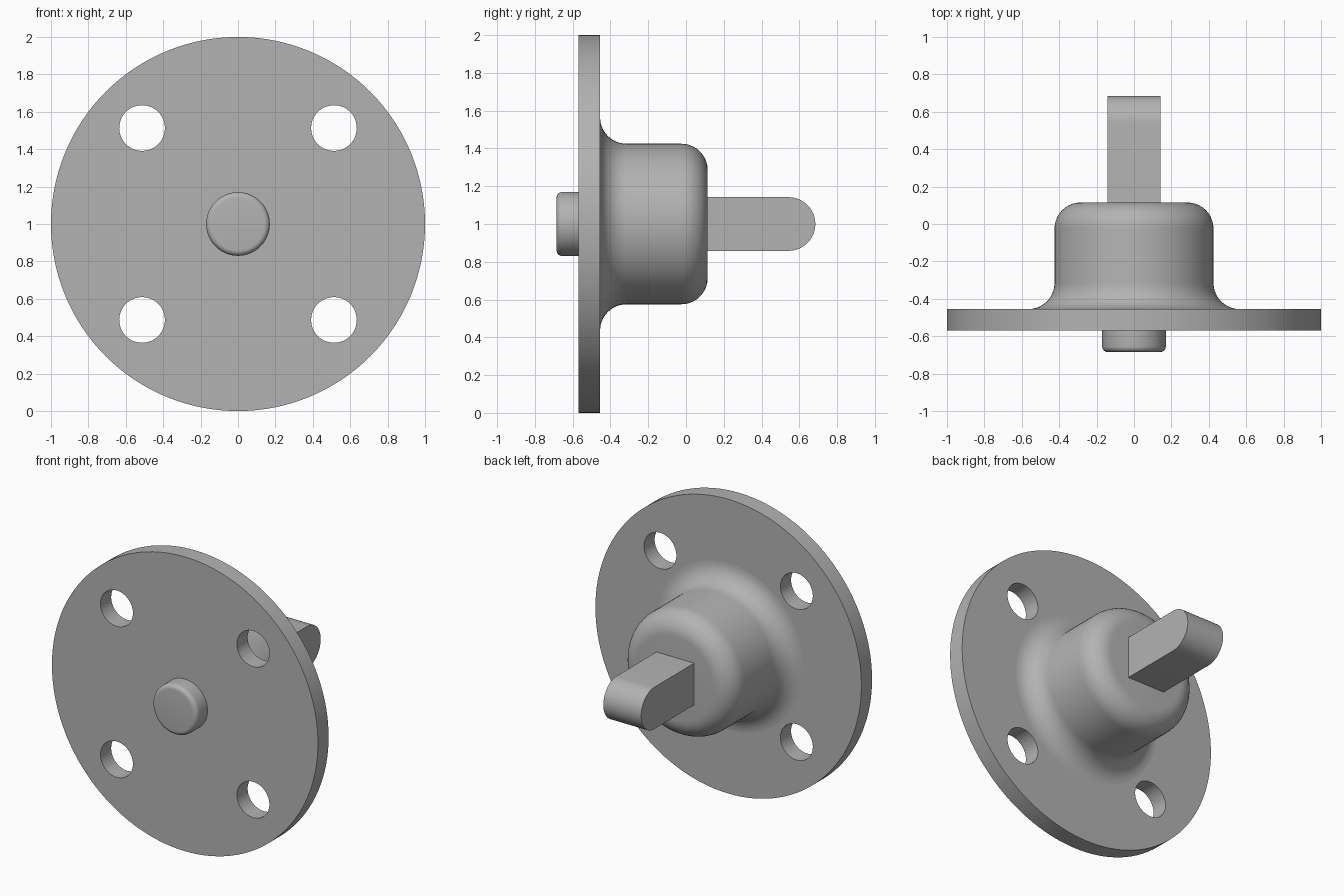
import bpy, bmesh, math
from mathutils import Matrix, Vector

cube = bpy.data.objects.get("Cube")
if cube:
    bpy.data.objects.remove(cube)

grey = bpy.data.materials.new("plain grey")
grey.use_nodes = True
colour = (0.45, 0.45, 0.45, 1)
grey.diffuse_color = colour
grey.node_tree.nodes["Principled BSDF"].inputs["Base Color"].default_value = colour

AXIS_Z = 1.0


def finish(name, bm, angle=30):
    bmesh.ops.remove_doubles(bm, verts=bm.verts, dist=1e-5)
    bmesh.ops.recalc_face_normals(bm, faces=bm.faces)
    mesh = bpy.data.meshes.new(name)
    bm.to_mesh(mesh)
    bm.free()
    mesh.materials.append(grey)
    obj = bpy.data.objects.new(name, mesh)
    obj.location.z = AXIS_Z
    bpy.context.collection.objects.link(obj)
    smooth(obj, angle)
    return obj


def smooth(obj, angle=30):
    bpy.ops.object.select_all(action="DESELECT")
    obj.select_set(True)
    bpy.context.view_layer.objects.active = obj
    bpy.ops.object.shade_smooth_by_angle(angle=math.radians(angle))


def arc(cx, cy, r, start, end, steps=10):
    angles = [math.radians(start + (end - start) * i / steps) for i in range(steps + 1)]
    return [(cx + r * math.cos(a), cy + r * math.sin(a)) for a in angles]


def lathe(name, profile, steps=96):
    """Turn (radius, y) points around the y axis."""
    bm = bmesh.new()
    verts = [bm.verts.new((r, y, 0)) for r, y in profile]
    edges = [bm.edges.new(pair) for pair in zip(verts, verts[1:])]
    bmesh.ops.spin(bm, geom=verts + edges, cent=(0, 0, 0), axis=(0, 1, 0),
                   angle=math.tau, steps=steps, use_duplicate=False)
    return finish(name, bm)


# Flange disc
FRONT, BACK = -0.57, -0.455
flange = lathe("flange", [(0, FRONT), (1, FRONT), (1, BACK), (0, BACK)], 128)

# Four bolt holes
bm = bmesh.new()
for x in (-1, 1):
    for z in (-1, 1):
        place = Matrix.Translation((x * 0.513, -0.5, z * 0.513)) @ Matrix.Rotation(math.pi / 2, 4, "X")
        bmesh.ops.create_cone(bm, cap_ends=True, segments=48, radius1=0.122,
                              radius2=0.122, depth=0.5, matrix=place)
cutter = finish("hole_cutter", bm)
cutter.hide_render = True
cut = flange.modifiers.new("bolt holes", "BOOLEAN")
cut.operation = "DIFFERENCE"
cut.solver = "EXACT"
cut.object = cutter
smooth(flange)
bpy.ops.object.modifier_apply(modifier=cut.name)
bpy.data.objects.remove(cutter)
smooth(flange)

# Hub with a flared root and a rounded end
R, TOP = 0.425, 0.115
lathe("hub", arc(R + 0.14, BACK + 0.14, 0.14, 270, 180)
      + arc(R - 0.14, TOP - 0.14, 0.14, 0, 90) + [(0, TOP)])

# Front button with a softened rim
lathe("front_button", [(0, -0.685)] + arc(0.14, -0.655, 0.03, -90, 0, 6) + [(0.17, FRONT), (0, FRONT)])

# Rear tongue with a half-round tip
W, TIP = 0.142, 0.685
bm = bmesh.new()
outline = [(TOP - 0.02, -W)] + arc(TIP - W, 0, W, -90, 90, 24) + [(TOP - 0.02, W)]
side = bm.faces.new([bm.verts.new((-W, y, z)) for y, z in outline])
extruded = bmesh.ops.extrude_face_region(bm, geom=[side], use_keep_orig=True)
moved = [v for v in extruded["geom"] if isinstance(v, bmesh.types.BMVert)]
bmesh.ops.translate(bm, verts=moved, vec=Vector((2 * W, 0, 0)))
finish("rear_tongue", bm)
